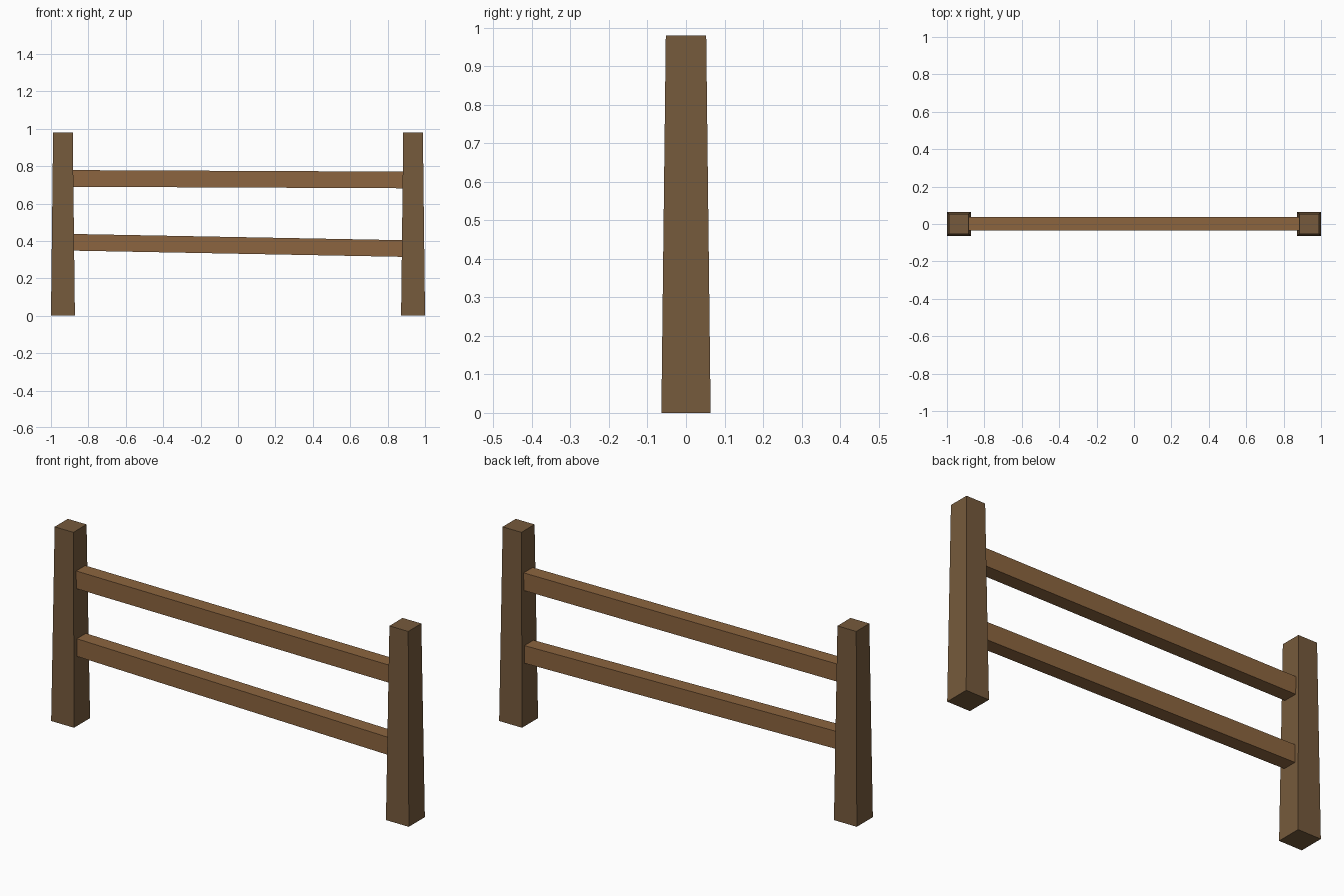
import bpy, bmesh, math
from mathutils import Matrix

if "Cube" in bpy.data.objects:
    bpy.data.objects.remove(bpy.data.objects["Cube"])


def material(name, color):
    mat = bpy.data.materials.new(name)
    mat.diffuse_color = (*color, 1)
    mat.use_nodes = True
    mat.node_tree.nodes["Principled BSDF"].inputs["Base Color"].default_value = mat.diffuse_color
    return mat


def box(name, size, mat, matrix, taper=1.0):
    """Box of given size; top face scaled by taper, then placed by matrix."""
    bm = bmesh.new()
    bmesh.ops.create_cube(bm, size=1)
    for v in bm.verts:
        k = taper if v.co.z > 0 else 1.0
        v.co.x *= size[0] * k
        v.co.y *= size[1] * k
        v.co.z *= size[2]
    bm.transform(matrix)
    mesh = bpy.data.meshes.new(name)
    bm.to_mesh(mesh)
    bm.free()
    mesh.materials.append(mat)
    obj = bpy.data.objects.new(name, mesh)
    bpy.context.collection.objects.link(obj)
    return obj


post_wood = material("post_wood", (0.18, 0.102, 0.045))
rail_wood = material("rail_wood", (0.262, 0.13, 0.05))

# Tapered end posts
HEIGHT, WIDTH = 0.98, 0.128
for name, side in (("left_post", -1), ("right_post", 1)):
    box(name, (WIDTH, WIDTH, HEIGHT), post_wood,
        Matrix.Translation((side * (1 - WIDTH / 2), 0, HEIGHT / 2)), taper=0.82)

# Slightly sagging rails, their ends let into the posts
for name, z, drop in (("upper_rail", 0.73, 0.008), ("lower_rail", 0.376, 0.033)):
    tilt = math.atan2(drop, 1.75)
    box(name, (1.8, 0.072, 0.089), rail_wood,
        Matrix.Translation((0, 0.002, z)) @ Matrix.Rotation(tilt, 4, 'Y'))
